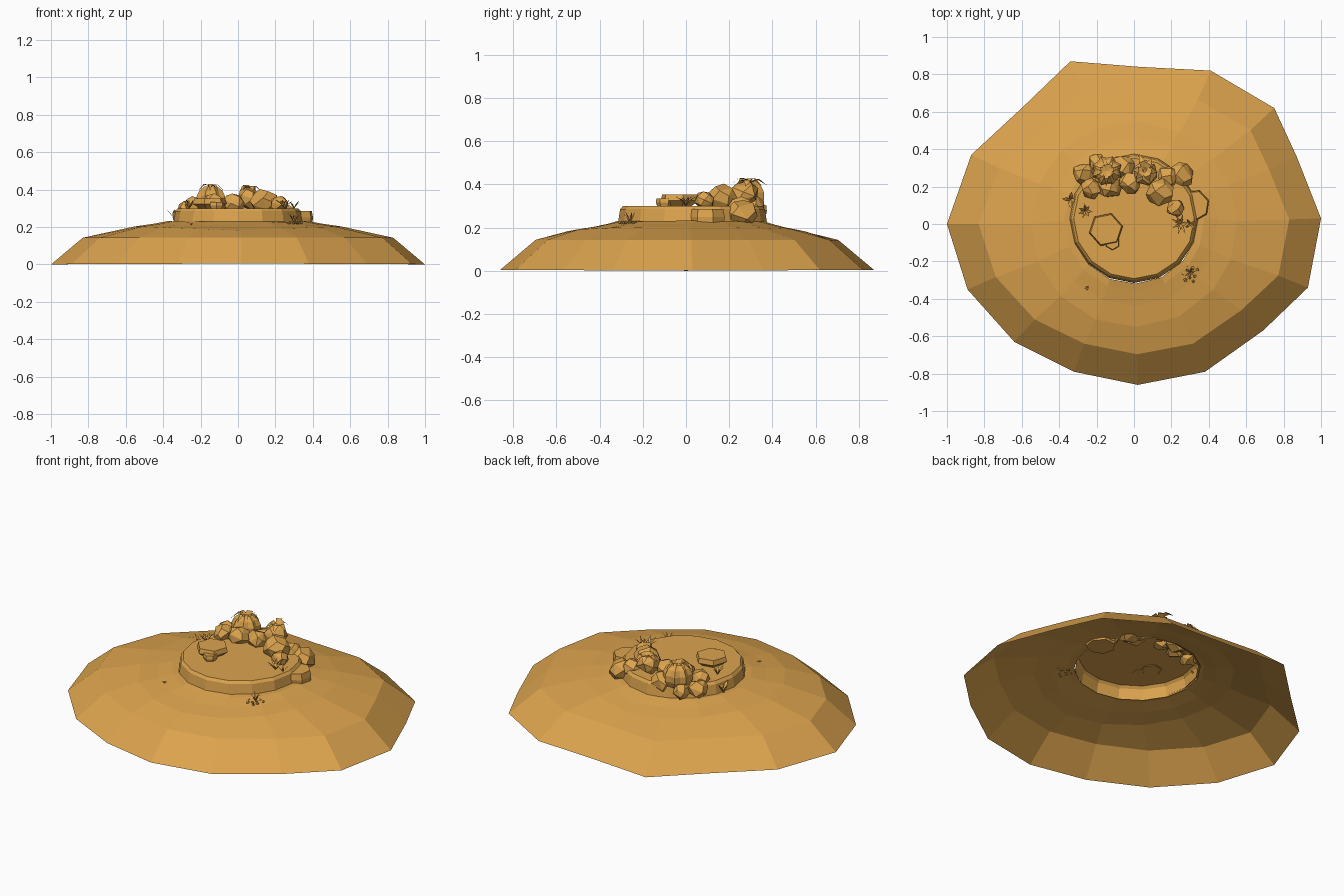
import bpy, bmesh, random
from math import sin, cos, pi, sqrt
from mathutils import Vector

random.seed(7)
cube = bpy.data.objects.get("Cube")
if cube:
    bpy.data.objects.remove(cube)

SAND = (0.72, 0.37, 0.076, 1)
sand = bpy.data.materials.new("sand")
sand.use_nodes = True
sand.diffuse_color = SAND
bsdf = next(n for n in sand.node_tree.nodes if n.type == 'BSDF_PRINCIPLED')
bsdf.inputs["Base Color"].default_value = SAND
bsdf.inputs["Roughness"].default_value = 0.9


def finish(name, bm):
    mesh = bpy.data.meshes.new(name)
    bm.to_mesh(mesh)
    bm.free()
    mesh.materials.append(sand)
    obj = bpy.data.objects.new(name, mesh)
    bpy.context.collection.objects.link(obj)
    return obj


def loft(bm, rings):
    """Bridge equal-length closed rings of points, return the vertex rings."""
    rows = [[bm.verts.new(p) for p in ring] for ring in rings]
    for a, b in zip(rows, rows[1:]):
        for i in range(len(a)):
            j = (i + 1) % len(a)
            bm.faces.new((a[i], a[j], b[j], b[i]))
    return rows


def circle(r, z, n, cx=0, cy=0, turn=0):
    return [(cx + r * cos(turn + 2 * pi * i / n),
             cy + r * sin(turn + 2 * pi * i / n), z) for i in range(n)]


# Sandy mound: irregular foot blending into round terraces, open underneath
foot = [(1, .03), (.87, .36), (.75, .62), (.41, .82), (.03, .84), (-.34, .87),
        (-.6, .62), (-.87, .37), (-1, 0), (-.89, -.35), (-.64, -.63),
        (-.32, -.79), (.02, -.86), (.38, -.79), (.69, -.57), (.93, -.34)]
rings = [[(x, y, 0.005 * abs(y)) for x, y in foot],
         [(x * .83, y * .81, .143) for x, y in foot]]
for r, z, lift in ((.55, .182, .022), (.45, .2, .018), (.375, .218, .014), (.34, .23, 0)):
    ring = []
    for x, y in foot:
        d = Vector((x, y)).normalized() * r
        ring.append((d.x, d.y + .02 * (.55 - r) / .2, z + lift * abs(d.x) / r))
    rings.append(ring)
bm = bmesh.new()
loft(bm, rings)
finish("sand_mound", bm)

# Raised plateau disc, open underneath
bm = bmesh.new()
rows = loft(bm, [circle(.345, .222, 16, 0, .03), circle(.335, .285, 16, 0, .03),
                 circle(.322, .3, 16, 0, .03)])
bm.faces.new(rows[-1])
finish("plateau", bm)


# Faceted boulders
def boulder(name, x, y, z, r, squash=.9, n=18):
    bm = bmesh.new()
    turn = random.uniform(0, 6)
    for i in range(n):
        h = 1 - 2 * (i + .5) / n
        a = 2.4 * i + turn + random.uniform(-.3, .3)
        q = sqrt(1 - h * h)
        s = r * random.uniform(.94, 1.08)
        bm.verts.new((x + s * q * cos(a), y + s * q * sin(a), z + s * h * squash))
    res = bmesh.ops.convex_hull(bm, input=bm.verts[:])
    loose = [v for v in res["geom_interior"] if isinstance(v, bmesh.types.BMVert)]
    bmesh.ops.delete(bm, geom=loose, context='VERTS')
    bmesh.ops.dissolve_limit(bm, angle_limit=.2, verts=bm.verts[:], edges=bm.edges[:])
    bmesh.ops.recalc_face_normals(bm, faces=bm.faces[:])
    return finish(name, bm)


for i, rock in enumerate([
        (-.27, .27, .29, .062), (-.23, .19, .315, .058), (-.13, .2, .325, .066),
        (-.02, .22, .325, .062), (.06, .27, .355, .068), (.14, .17, .335, .075),
        (.22, .085, .325, .05), (.25, .26, .265, .072), (.18, .25, .29, .06),
        (-.06, .3, .29, .07), (-.2, .33, .28, .05)]):
    boulder(f"boulder_{i + 1}", *rock)


# Flat many-sided slabs
def slab(name, x, y, low, high, r, n, taper, turn):
    bm = bmesh.new()
    mid = (low + high) / 2
    rows = loft(bm, [circle(r * taper, low, n, x, y, turn), circle(r, mid, n, x, y, turn),
                     circle(r * .92, high, n, x, y, turn)])
    bm.faces.new(rows[-1])
    bm.faces.new(rows[0][::-1])
    finish(name, bm)


slab("table_stone", -.15, -.03, .297, .352, .092, 6, .6, .2)
slab("small_table_stone", -.115, -.1, .297, .335, .04, 6, .8, .5)
slab("side_stone", .32, .1, .215, .285, .085, 7, .95, .3)


# Leafy tufts: bent tapering blades around a point
def blade(bm, base, angle, length, width, rise, droop):
    d = Vector((cos(angle), sin(angle), 0))
    side = Vector((-d.y, d.x, 0)) * width / 2
    base = Vector(base)
    mid = base + d * length * .5 + Vector((0, 0, rise))
    tip = base + d * length + Vector((0, 0, rise - droop))
    a, b, c, e, t = [bm.verts.new(p) for p in
                     (base - side * .6, base + side * .6, mid + side, mid - side, tip)]
    bm.faces.new((a, e, c, b))
    bm.faces.new((e, t, c))


def tuft(name, base, n, length, width, rise, droop):
    bm = bmesh.new()
    start = random.uniform(0, 6)
    for i in range(n):
        k = random.uniform(.75, 1.1)
        blade(bm, base, start + 2 * pi * i / n + random.uniform(-.2, .2),
              length * k, width, rise * k, droop)
    finish(name, bm)


tuft("boulder_rosette", (.06, .29, .405), 6, .085, .035, .018, .03)
tuft("left_grass", (-.26, .07, .3), 7, .045, .012, .03, -.02)
tuft("left_edge_grass", (-.34, .13, .235), 4, .045, .02, .04, -.02)
tuft("right_grass", (.25, 0, .3), 8, .055, .012, .03, -.015)
tuft("right_edge_grass", (.3, .0, .3), 4, .04, .01, .025, -.015)
tuft("front_sprig", (-.25, -.34, .212), 5, .018, .008, .008, .002)
tuft("pebble_sprout", (.3, -.26, .222), 6, .035, .009, .03, -.02)

# Ribbed ball cactus with a crown of blades
bm = bmesh.new()
R, N = .08, 16
ribs = []
for k in range(1, 7):
    t = pi * k / 7
    ribs.append([((-.145) + R * f * sin(t) * cos(a), .285 + R * f * sin(t) * sin(a),
                  .345 - R * cos(t))
                 for a, f in ((2 * pi * i / N, 1.06 if i % 2 else .88) for i in range(N))])
rows = loft(bm, ribs)
bm.faces.new(rows[-1])
bm.faces.new(rows[0][::-1])
finish("ball_cactus", bm)
tuft("cactus_crown", (-.145, .285, .418), 7, .085, .022, .012, .035)

# Scattered pebbles on the front slope
for i in range(11):
    a = i * 2.4
    r = .016 * sqrt(i + .5)
    boulder(f"pebble_{i + 1}", .295 + r * cos(a), -.26 + r * sin(a), .222,
            random.uniform(.007, .012), .8, 10)
